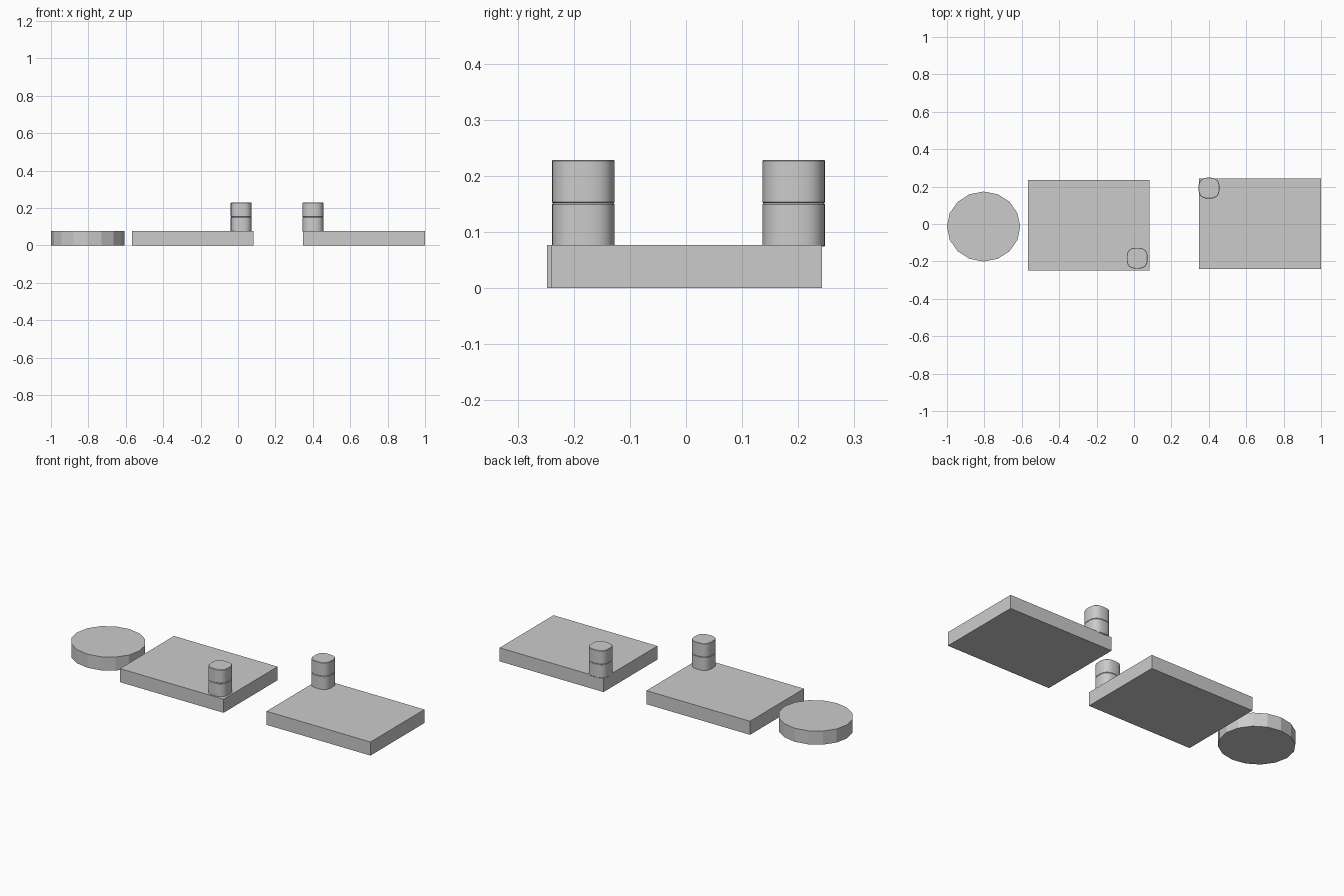
import bpy, bmesh
from math import cos, sin, pi, copysign

if "Cube" in bpy.data.objects:
    bpy.data.objects.remove(bpy.data.objects["Cube"])


def loft(name, rings, smooth=False):
    """Closed solid through a stack of equal-length rings."""
    bm = bmesh.new()
    loops = [[bm.verts.new(p) for p in r] for r in rings]
    n = len(loops[0])
    for a, b in zip(loops, loops[1:]):
        for i in range(n):
            j = (i + 1) % n
            bm.faces.new((a[i], a[j], b[j], b[i]))
    bm.faces.new(loops[0][::-1])
    bm.faces.new(loops[-1])
    me = bpy.data.meshes.new(name)
    bm.to_mesh(me)
    bm.free()
    ob = bpy.data.objects.new(name, me)
    bpy.context.collection.objects.link(ob)
    if smooth:
        bpy.ops.object.select_all(action='DESELECT')
        bpy.context.view_layer.objects.active = ob
        ob.select_set(True)
        bpy.ops.object.shade_smooth_by_angle(angle=pi / 6)
    return ob


def plate(name, x0, x1, y0, y1, h):
    loft(name, [[(x0, y0, z), (x1, y0, z), (x1, y1, z), (x0, y1, z)] for z in (0, h)])


def squircle(cx, cy, z, r, n=40, e=2.7):
    pts = []
    for i in range(n):
        c, s = cos(2 * pi * i / n), sin(2 * pi * i / n)
        k = r / (abs(c) ** e + abs(s) ** e) ** (1 / e)
        pts.append((cx + k * c, cy + k * s, z))
    return pts


def peg(name, cx, cy):
    # Two stacked rounded-square segments with a fine groove between them
    r, b = 0.0558, 0.002
    for part, z0, z1 in (("lower", 0.074, 0.1515), ("upper", 0.1515, 0.229)):
        prof = [(r - b, z0), (r, z0 + b), (r, z1 - b), (r - b, z1)]
        loft(f"{name}_{part}", [squircle(cx, cy, z, q) for q, z in prof], True)


# Round disc, 16 flat sides
loft("disc", [[(-0.804 + 0.196 * cos(2 * pi * i / 16), -0.0135 + 0.187 * sin(2 * pi * i / 16), z)
               for i in range(16)] for z in (0, 0.077)])

# Two rectangular plates, each with a peg on one corner
plate("middle_plate", -0.567, 0.083, -0.248, 0.236, 0.077)
plate("right_plate", 0.348, 1.0, -0.241, 0.242, 0.077)
peg("middle_peg", 0.017, -0.183)
peg("right_peg", 0.401, 0.192)
